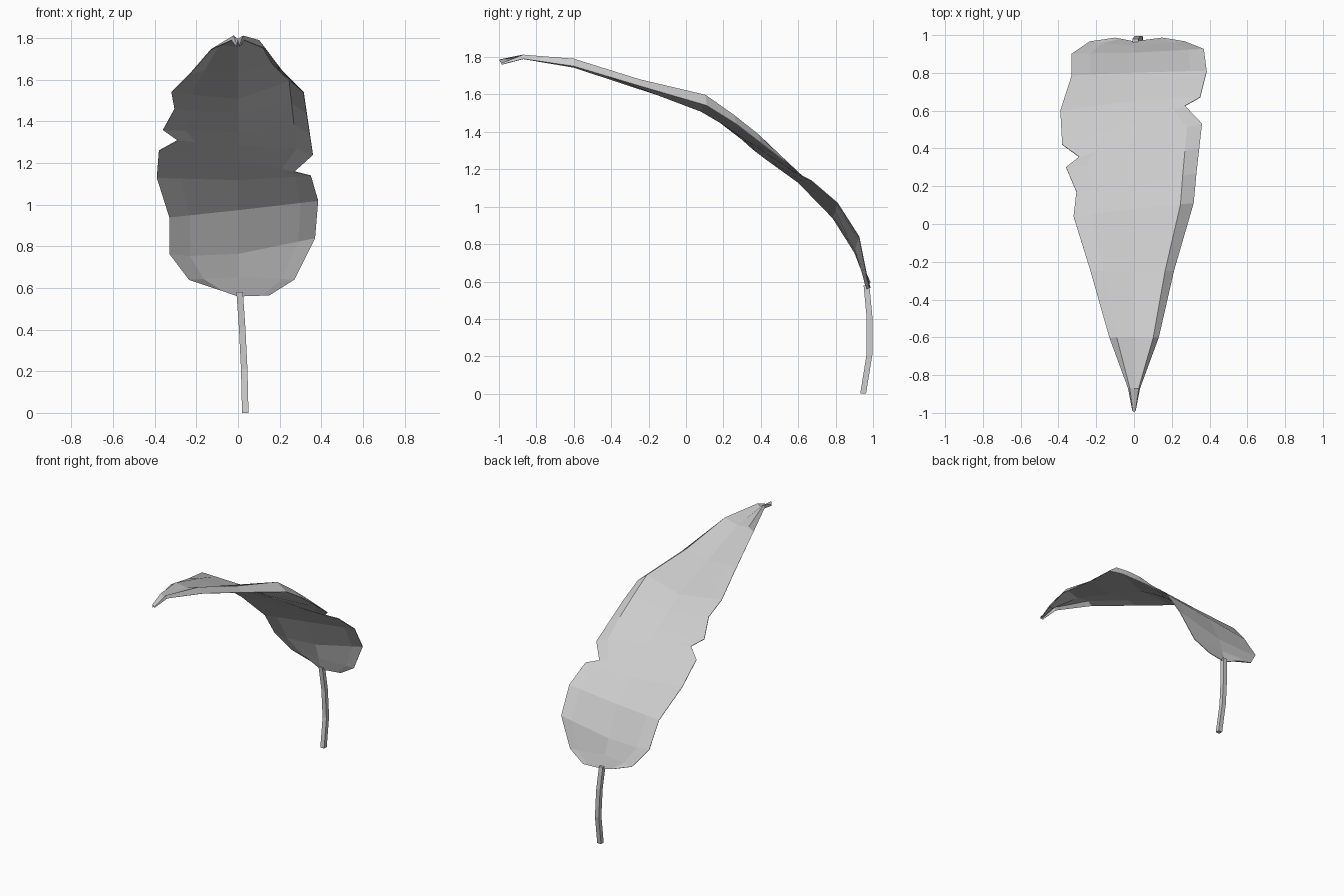
import bpy
import bmesh
import math
from mathutils import Vector

old = bpy.data.objects.get("Cube")
if old:
    bpy.data.objects.remove(old)

# One plain grey for the whole plant
grey = bpy.data.materials.new("pale_grey")
grey.use_nodes = True
colour = (0.6, 0.6, 0.6, 1)
grey.diffuse_color = colour
grey.node_tree.nodes["Principled BSDF"].inputs["Base Color"].default_value = colour


def make_object(name, bm):
    bmesh.ops.recalc_face_normals(bm, faces=bm.faces)
    mesh = bpy.data.meshes.new(name)
    bm.to_mesh(mesh)
    bm.free()
    mesh.materials.append(grey)
    obj = bpy.data.objects.new(name, mesh)
    bpy.context.collection.objects.link(obj)
    return obj


def bridge(bm, a, b, closed=False):
    n = len(a)
    for i in range(n if closed else n - 1):
        j = (i + 1) % n
        bm.faces.new((a[i], a[j], b[j], b[i]))


def shoulder(mid, edge, fraction, lift):
    # Crease between midrib and margin, raised above the straight line
    return mid.lerp(edge, fraction) + Vector((0, 0, lift))


# Leaf blade, tip to base: right margin, midrib (y, z), left margin,
# then the height of the right and left creases
sections = [
    ((-.008, -.985, 1.76), (-.998, 1.785), (.008, -.985, 1.76), 0, 0),
    ((-.03, -.87, 1.79), (-.87, 1.795), (.03, -.87, 1.79), .02, .02),
    ((-.13, -.6, 1.745), (-.6, 1.76), (.13, -.6, 1.75), .02, .037),
    ((-.23, -.25, 1.63), (-.25, 1.635), (.21, -.25, 1.645), .015, .037),
    ((-.32, .04, 1.54), (.08, 1.51), (.315, .11, 1.54), 0, .063),
    ((-.305, .17, 1.46), (.2, 1.44), (.33, .27, 1.44), 0, .05),
    ((-.36, .3, 1.36), (.33, 1.35), (.345, .4, 1.34), 0, .045),
    ((-.29, .355, 1.31), (.43, 1.285), (.36, .53, 1.24), 0, .02),
    ((-.38, .42, 1.26), (.53, 1.215), (.27, .625, 1.16), 0, 0),
    ((-.39, .6, 1.13), (.65, 1.12), (.35, .67, 1.14), 0, 0),
    ((-.33, .785, .94), (.8, .975), (.385, .81, 1.02), 0, 0),
    ((-.33, .9, .765), (.905, .765), (.37, .925, .84), -.01, 0),
    ((-.235, .965, .64), (.94, .655), (.27, .965, .64), 0, 0),
    ((-.1, .985, .595), (.965, .56), (.15, .985, .565), 0, 0),
]
bm = bmesh.new()
rows = []
for right, mid, left, right_lift, left_lift in sections:
    r, m, l = Vector(right), Vector((0, *mid)), Vector(left)
    points = (r, shoulder(m, r, .7, right_lift), m,
              shoulder(m, l, .78, left_lift), l)
    rows.append([bm.verts.new(p) for p in points])
for a, b in zip(rows, rows[1:]):
    bridge(bm, a, b)
leaf = make_object("leaf_blade", bm)
thick = leaf.modifiers.new("thickness", "SOLIDIFY")
thick.thickness = .004
thick.offset = 0

# Stalk: a gently bent square tube
path = [(.035, .947, 0), (.03, .981, .21), (.02, .981, .41), (.008, .965, .58)]
bm = bmesh.new()
rings = []
for p in path:
    ring = []
    for k in range(4):
        ang = math.pi / 4 + k * math.pi / 2
        offset = Vector((math.cos(ang), math.sin(ang), 0)) * .022
        ring.append(bm.verts.new(Vector(p) + offset))
    rings.append(ring)
for a, b in zip(rings, rings[1:]):
    bridge(bm, a, b, closed=True)
bm.faces.new(rings[0])
bm.faces.new(rings[-1])
make_object("stalk", bm)
